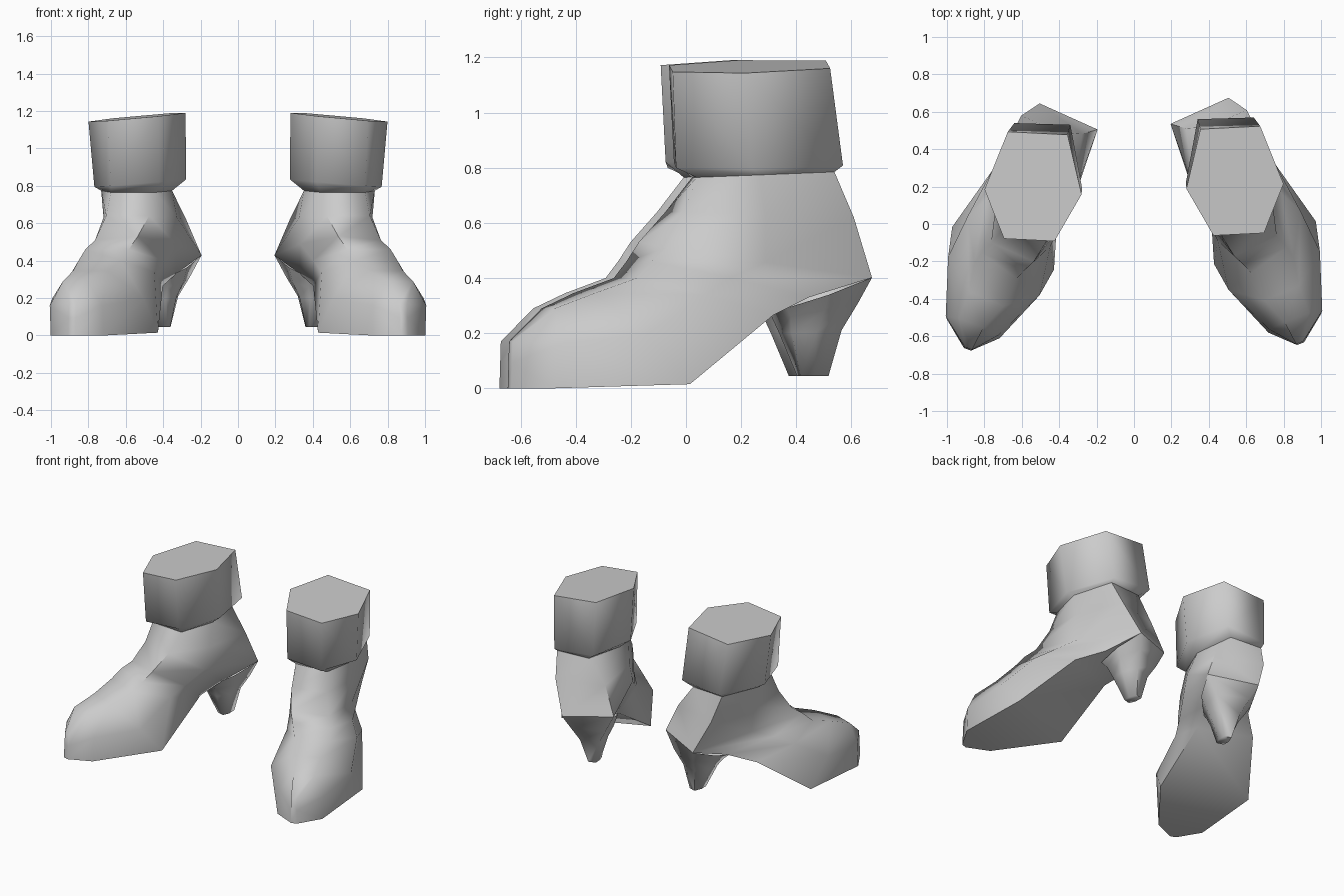
import bpy
import bmesh
from math import radians
from mathutils import Vector

default_cube = bpy.data.objects.get("Cube")
if default_cube:
    bpy.data.objects.remove(default_cube, do_unlink=True)

grey = bpy.data.materials.new("plain grey")
grey.use_nodes = True
grey.diffuse_color = (0.6, 0.6, 0.6, 1)
grey.node_tree.nodes["Principled BSDF"].inputs["Base Color"].default_value = grey.diffuse_color


def six_sided_ring(back, front, widths, yaw, roll=0.0):
    """Six points around a section: back pair, middle pair, front pair."""
    back, front = Vector(back), Vector(front)
    middle = back.lerp(front, 0.55)
    across = Vector((1, yaw, 0)).normalized()
    across.z = roll
    centres = (back, middle, front)
    outer = [c + across * w for c, w in zip(centres, widths)]
    inner = [c - across * w for c, w in zip(centres, widths)]
    return outer + inner[::-1]


def loft(name, sections, side):
    """Skin the sections, close the last one, and mirror for the right boot."""
    bm = bmesh.new()
    rings = []
    for section in sections:
        points = six_sided_ring(*section)
        if side < 0:
            points = [Vector((-p.x, p.y - 0.03, p.z)) for p in points]
        rings.append([bm.verts.new(p) for p in points])
    for lower, upper in zip(rings, rings[1:]):
        for i in range(len(lower)):
            j = (i + 1) % len(lower)
            bm.faces.new((lower[i], lower[j], upper[j], upper[i]))
    bm.faces.new(rings[-1])
    bmesh.ops.recalc_face_normals(bm, faces=bm.faces)
    mesh = bpy.data.meshes.new(name)
    bm.to_mesh(mesh)
    bm.free()
    mesh.materials.append(grey)
    part = bpy.data.objects.new(name, mesh)
    bpy.context.collection.objects.link(part)
    bpy.ops.object.select_all(action="DESELECT")
    part.select_set(True)
    bpy.context.view_layer.objects.active = part
    bpy.ops.object.shade_smooth_by_angle(angle=radians(78))


# Each section: back point, front point, half widths, yaw, roll
ankle = ((.52, .53, .785), (.56, .03, .765), (.12, .19, .12), .07)

cuff = [
    ankle,
    ((.49, .565, .82), (.55, -.04, .81), (.15, .245, .13), .03, -.08),
    ((.515, .515, 1.175), (.56, -.055, 1.16), (.16, .26, .135), .05, -.09),
]

# Sections swing from the ankle, round the heel and forward to the toe
foot = [
    ankle,
    ((.44, .56, .62), (.59, -.04, .64), (.17, .205, .12), .3),
    ((.35, .605, .415), (.65, -.12, .52), (.17, .20, .125), .45, -.08),
    ((.47, .39, .33), (.70, -.17, .46), (.15, .21, .125), .4),
    ((.58, .25, .265), (.74, -.22, .40), (.19, .235, .12), .37),
    ((.70, -.10, .015), (.79, -.37, .345), (.295, .265, .10), .42),
    ((.86, -.53, 0), (.87, -.50, .29), (.15, .15, .07), .36),
    ((.89, -.64, 0), (.885, -.635, .17), (.02, .02, .02), .36),
]

heel = [
    ((.35, .605, .415), (.48, .32, .30), (.17, .165, .11), .45, -.08),
    ((.365, .58, .31), (.46, .345, .26), (.115, .135, .09), .42),
    ((.38, .54, .21), (.44, .36, .2), (.065, .09, .06), .4),
    ((.385, .51, .045), (.405, .41, .045), (.025, .035, .025), .3),
]

for label, side in (("left", 1), ("right", -1)):
    loft(label + "_boot_cuff", cuff, side)
    loft(label + "_boot_foot", foot, side)
    loft(label + "_boot_heel", heel, side)
